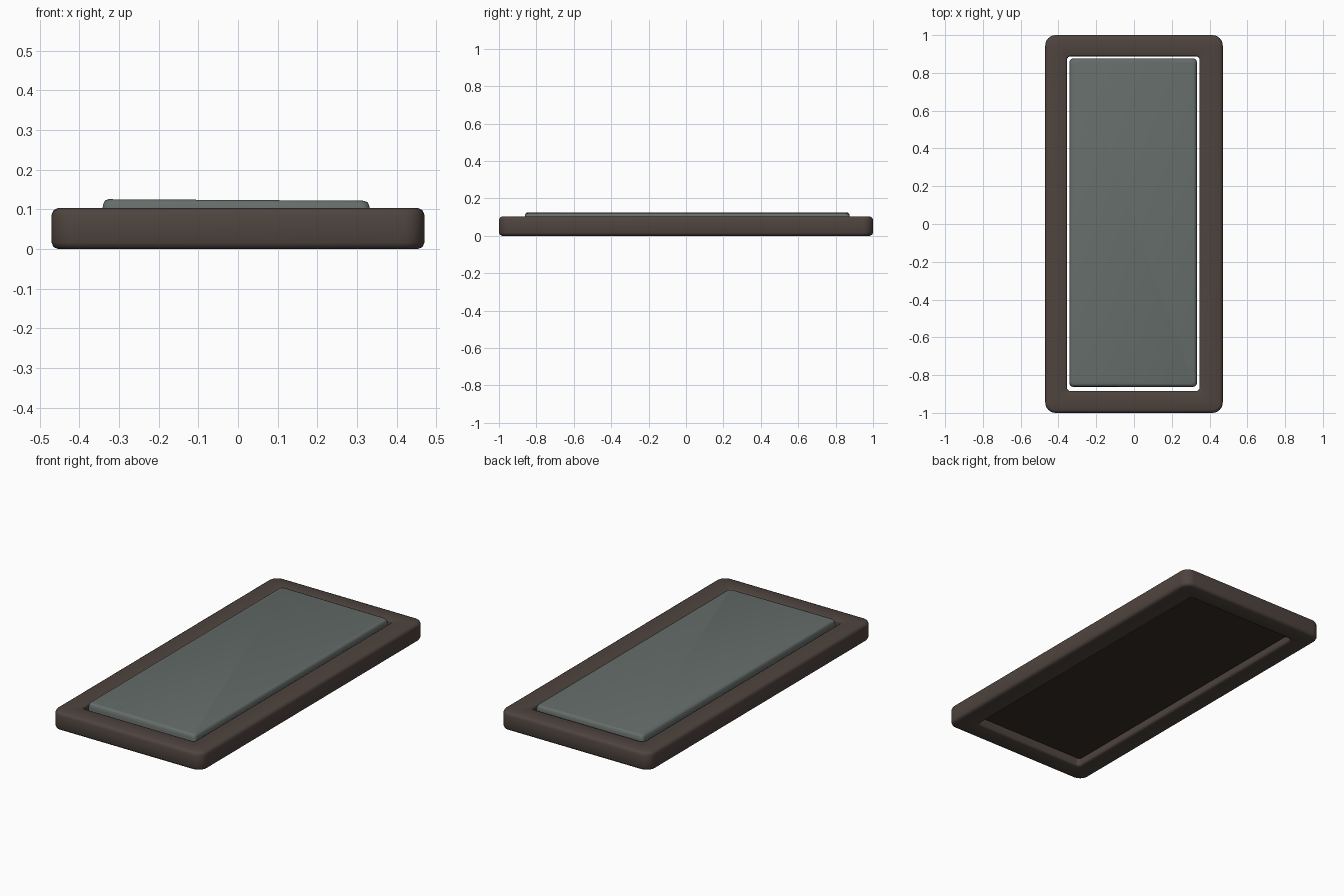
import bpy, bmesh, math

if "Cube" in bpy.data.objects:
    bpy.data.objects.remove(bpy.data.objects["Cube"])

def material(name, rgb):
    m = bpy.data.materials.new(name)
    m.diffuse_color = (*rgb, 1)
    m.use_nodes = True
    m.node_tree.nodes["Principled BSDF"].inputs["Base Color"].default_value = m.diffuse_color
    return m

BROWN = material("dark brown frame", (0.078, 0.058, 0.049))
GREY = material("grey green panel", (0.130, 0.152, 0.142))
DARK = material("dark panel back", (0.036, 0.026, 0.022))

def ring(bm, box, inset, r, z, n=6):
    """Rounded rectangle loop of vertices; z may be a function of x."""
    x0, x1, y0, y1 = box[0] + inset, box[1] - inset, box[2] + inset, box[3] - inset
    verts = []
    for cx, cy, start in ((x1 - r, y1 - r, 0), (x0 + r, y1 - r, 90),
                          (x0 + r, y0 + r, 180), (x1 - r, y0 + r, 270)):
        for i in range(n + 1):
            a = math.radians(start + 90 * i / n)
            x, y = cx + r * math.cos(a), cy + r * math.sin(a)
            verts.append(bm.verts.new((x, y, z(x) if callable(z) else z)))
    return verts

def bridge(bm, a, b):
    k = len(a)
    for i in range(k):
        bm.faces.new((a[i], a[(i + 1) % k], b[(i + 1) % k], b[i]))

def finish(bm, name, mats, rule=None):
    bmesh.ops.recalc_face_normals(bm, faces=bm.faces)
    if rule:
        for f in bm.faces:
            f.material_index = rule(f)
    me = bpy.data.meshes.new(name)
    bm.to_mesh(me)
    bm.free()
    ob = bpy.data.objects.new(name, me)
    bpy.context.collection.objects.link(ob)
    for m in mats:
        me.materials.append(m)
    bpy.ops.object.select_all(action='DESELECT')
    ob.select_set(True)
    bpy.context.view_layer.objects.active = ob
    bpy.ops.object.shade_smooth_by_angle(angle=math.radians(50))

# Frame: closed section swept round the rectangle, with softened edges
outer = (-0.47, 0.47, -1.0, 1.0)
inner = (-0.355, 0.347, -0.885, 0.888)
bm = bmesh.new()
loops = []
for inset, z in ((0.016, 0.0), (0.005, 0.005), (0, 0.016),
                 (0, 0.086), (0.005, 0.098), (0.016, 0.103)):
    loops.append(ring(bm, outer, inset, 0.055 - inset, z))
for inset, z in ((-0.008, 0.103), (-0.002, 0.100), (0, 0.094),
                 (0, 0.012), (-0.003, 0.004), (-0.012, 0.0)):
    loops.append(ring(bm, inner, inset, 0.02 - inset, z))
for i, lp in enumerate(loops):
    bridge(bm, lp, loops[(i + 1) % len(loops)])
finish(bm, "frame", [BROWN])

# Panel: loose slab standing slightly proud, a touch lower on the right
panel = (-0.342, 0.333, -0.862, 0.876)
top = lambda x: 0.1235 - 0.006 * x
bm = bmesh.new()
loops = [ring(bm, panel, 0, 0.02, 0.03),
         ring(bm, panel, 0, 0.02, 0.100),
         ring(bm, panel, 0.003, 0.02, lambda x: top(x) - 0.010),
         ring(bm, panel, 0.007, 0.02, lambda x: top(x) - 0.003),
         ring(bm, panel, 0.016, 0.02, top)]
for a, b in zip(loops, loops[1:]):
    bridge(bm, a, b)
bm.faces.new(loops[0][::-1])
bm.faces.new(loops[-1])
finish(bm, "panel", [GREY, DARK], lambda f: 1 if f.normal.z < -0.5 else 0)
